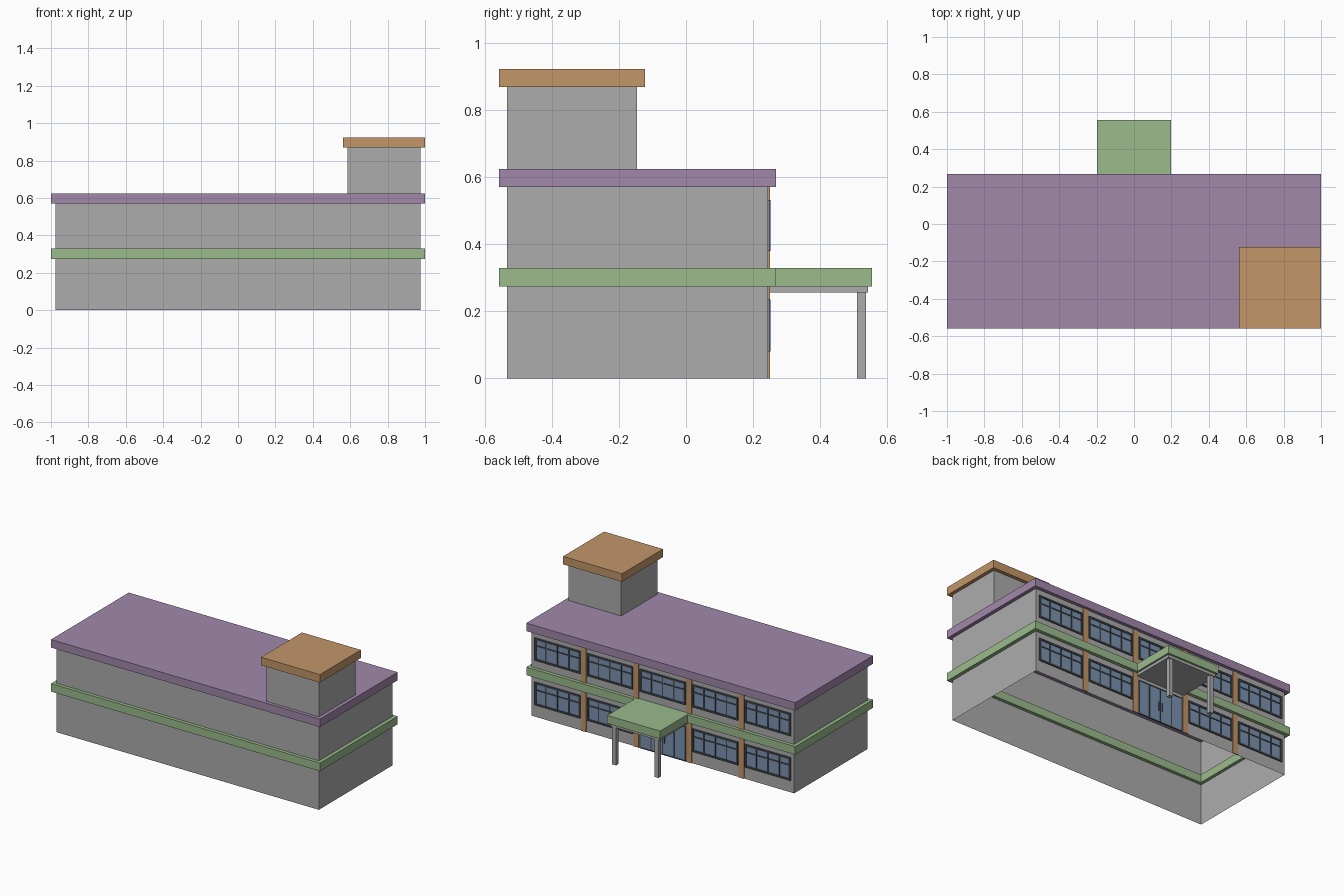
import bpy, bmesh

if "Cube" in bpy.data.objects:
    bpy.data.objects.remove(bpy.data.objects["Cube"])

def srgb(r, g, b):
    f = lambda c: c / 12.92 if c <= 0.04045 else ((c + 0.055) / 1.055) ** 2.4
    return tuple(f(v / 255) for v in (r, g, b)) + (1,)

def material(name, *rgb):
    m = bpy.data.materials.new(name)
    m.diffuse_color = srgb(*rgb)
    m.use_nodes = True
    m.node_tree.nodes["Principled BSDF"].inputs["Base Color"].default_value = m.diffuse_color
    return m

GREY = material("wall grey", 172, 172, 172)
PURPLE = material("roof purple", 161, 136, 170)
GREEN = material("band green", 155, 187, 140)
ORANGE = material("trim orange", 194, 150, 105)
GLASS = material("glass blue", 122, 146, 176)
DARK = material("frame charcoal", 72, 74, 78)

def finish(name, bm, mat):
    bmesh.ops.recalc_face_normals(bm, faces=bm.faces)
    me = bpy.data.meshes.new(name)
    bm.to_mesh(me)
    bm.free()
    me.materials.append(mat)
    ob = bpy.data.objects.new(name, me)
    bpy.context.collection.objects.link(ob)
    return ob

def add_box(bm, x0, x1, y0, y1, z0, z1):
    vs = bmesh.ops.create_cube(bm, size=1)["verts"]
    for v in vs:
        v.co = (x1 if v.co.x > 0 else x0, y1 if v.co.y > 0 else y0, z1 if v.co.z > 0 else z0)

def boxes(name, mat, *dims):
    bm = bmesh.new()
    for d in dims:
        add_box(bm, *d)
    return finish(name, bm, mat)

def loop(bm, x0, x1, y0, y1, z):
    return [bm.verts.new(p) for p in ((x0, y0, z), (x1, y0, z), (x1, y1, z), (x0, y1, z))]

def bridge(bm, a, b):
    for i in range(4):
        j = (i + 1) % 4
        bm.faces.new((a[i], a[j], b[j], b[i]))

# open-bottomed wall skin
def walls(name, x0, x1, y0, y1, z0, z1):
    bm = bmesh.new()
    bridge(bm, loop(bm, x0, x1, y0, y1, z0), loop(bm, x0, x1, y0, y1, z1))
    ob = finish(name, bm, GREY)
    return ob

# hollow fascia band, closed by a flat roof if capped
def fascia(name, mat, x0, x1, y0, y1, z0, z1, t=0.045, cap=True):
    bm = bmesh.new()
    inner = (x0 + t, x1 - t, y0 + t, y1 - t)
    ob_, ot = loop(bm, x0, x1, y0, y1, z0), loop(bm, x0, x1, y0, y1, z1)
    top = z1 - 0.004 if cap else z1
    ib, it = loop(bm, *inner, z0), loop(bm, *inner, top)
    bridge(bm, ob_, ot)
    bridge(bm, ib, it)
    bridge(bm, ob_, ib)
    if cap:
        bm.faces.new(ot)
        bm.faces.new(it)
    else:
        bridge(bm, ot, it)
    return finish(name, bm, mat)

# main block and tower
walls("main_walls", -0.976, 0.976, -0.535, 0.245, 0, 0.58)
fascia("floor_band", GREEN, -1, 1, -0.558, 0.268, 0.275, 0.329, cap=False)
fascia("main_roof", PURPLE, -1, 1, -0.558, 0.268, 0.571, 0.625)
walls("tower_walls", 0.585, 0.976, -0.535, -0.147, 0.625, 0.88)
fascia("tower_roof", ORANGE, 0.562, 1, -0.558, -0.123, 0.87, 0.924)

# pilasters between the five rear bays
BAY = 0.391
boxes("pilasters", ORANGE, *[(k * BAY - 0.019, k * BAY + 0.019, 0.244, 0.2505, 0, 0.572)
                             for k in (-1.5, -0.5, 0.5, 1.5)])

# windows: glass plate plus a frame with bars
def window(name, cx, z0, z1, w=0.17):
    boxes(name + "_glass", GLASS, (cx - w, cx + w, 0.244, 0.2475, z0, z1))
    f, m, zb = 0.012, 0.004, z0 + (z1 - z0) * 0.66
    y = (0.244, 0.253)
    bars = [(cx - w, cx - w + f, *y, z0, z1), (cx + w - f, cx + w, *y, z0, z1),
            (cx - w, cx + w, *y, z0, z0 + f), (cx - w, cx + w, *y, z1 - f, z1)]
    bars += [(cx + d - m, cx + d + m, 0.244, 0.2515, z0 + f, z1 - f) for d in (-0.085, 0, 0.085)]
    bars.append((cx - w + f, cx + w - f, 0.244, 0.251, zb - m, zb + m))
    boxes(name + "_frame", DARK, *bars)

for k in range(-2, 3):
    window(f"upper_window_{k + 3}", k * BAY, 0.38, 0.532)
    if k:
        window(f"lower_window_{k + 3}", k * BAY, 0.08, 0.235)

# glazed entrance with double doors and pull handles
boxes("entrance_glass", GLASS, (-0.17, 0.17, 0.244, 0.2475, 0, 0.235))
boxes("entrance_frame", DARK,
      *[(x - 0.003, x + 0.003, 0.244, 0.2505, 0, 0.235) for x in (-0.167, -0.085, 0, 0.085, 0.167)],
      (-0.17, 0.17, 0.244, 0.2505, 0.229, 0.235), (-0.17, 0.17, 0.244, 0.2505, 0, 0.006))
boxes("door_handles", DARK, *[(x - 0.003, x + 0.003, 0.247, 0.253, 0.08, 0.14) for x in (-0.014, 0.014)])

# entrance canopy
boxes("canopy_roof", GREEN, (-0.197, 0.197, 0.262, 0.556, 0.275, 0.329))
boxes("canopy_soffit", GREY, (-0.184, 0.184, 0.245, 0.543, 0.256, 0.276))
boxes("canopy_columns", GREY, *[(x - 0.014, x + 0.014, 0.51, 0.538, 0, 0.257) for x in (-0.158, 0.158)])
